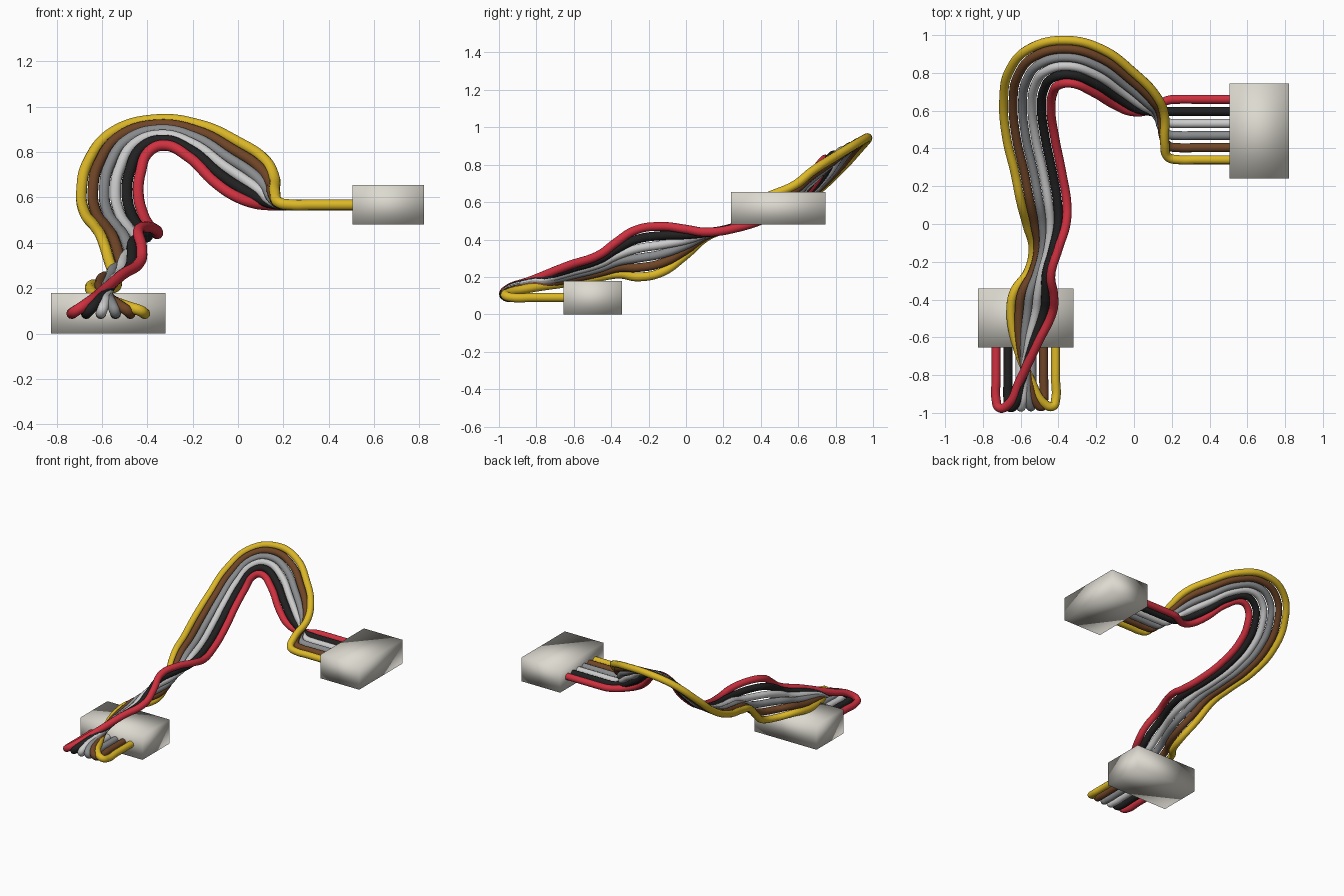
import bpy
from mathutils import Vector

if "Cube" in bpy.data.objects:
    bpy.data.objects.remove(bpy.data.objects["Cube"])

RADIUS = 0.024


def material(name, rgb):
    m = bpy.data.materials.new(name)
    m.diffuse_color = (*rgb, 1)
    m.use_nodes = True
    m.node_tree.nodes["Principled BSDF"].inputs["Base Color"].default_value = m.diffuse_color
    return m


# Connector blocks: sharp silhouettes with smooth shading
def block(name, lo, hi):
    lo, hi = Vector(lo), Vector(hi)
    bpy.ops.mesh.primitive_cube_add(size=1, location=(lo + hi) / 2)
    ob = bpy.context.object
    ob.name = name
    ob.scale = hi - lo
    bpy.ops.object.transform_apply(location=False, rotation=False, scale=True)
    bpy.ops.object.shade_smooth()
    ob.data.materials.append(ivory)


ivory = material("ivory", (0.72, 0.70, 0.63))
block("front_connector", (-0.825, -0.655, 0), (-0.32, -0.342, 0.178))
block("side_connector", (0.505, 0.24, 0.48), (0.82, 0.745, 0.655))

# Ribbon edges: first outer wire, then the opposite outer wire
first = [(-.73, -.5, .09), (-.73, -.82, .09), (-.73, -.93, .09), (-.715, -.972, .10),
         (-.67, -.96, .13), (-.605, -.83, .18), (-.51, -.63, .26), (-.43, -.46, .32),
         (-.425, -.38, .38), (-.44, -.27, .45), (-.40, -.13, .47), (-.36, 0, .455),
         (-.355, .1, .44)]
first += [(-.38, .26, .46), (-.42, .46, .53), (-.44, .6, .62), (-.43, .69, .71),
          (-.395, .737, .80), (-.33, .745, .83), (-.22, .70, .78), (-.1, .63, .665),
          (-.01, .595, .605), (.07, .60, .575), (.13, .63, .567), (.18, .655, .567),
          (.24, .66, .567), (.32, .66, .567), (.6, .66, .567)]
last = [(-.415, -.5, .09), (-.415, -.82, .09), (-.415, -.93, .09), (-.43, -.965, .10),
        (-.475, -.95, .115), (-.545, -.83, .14), (-.625, -.63, .17), (-.652, -.46, .20),
        (-.635, -.36, .215), (-.56, -.25, .20), (-.535, -.13, .225), (-.565, -.01, .31),
        (-.60, .12, .42)]
# second half, over the arch to the side connector
tail = [(-.63, .27, .47), (-.675, .46, .53), (-.69, .66, .63), (-.66, .81, .76),
        (-.55, .93, .89), (-.36, .972, .943), (-.17, .925, .92), (0, .80, .845),
        (.12, .675, .765), (.16, .58, .69), (.163, .42, .62), (.18, .355, .578),
        (.24, .34, .567), (.32, .34, .567), (.6, .34, .567)]
last += tail

# Six wires blended between the two edges
wires = [("red", (0.62, 0.03, 0.05)), ("black", (0.015, 0.015, 0.015)),
         ("white", (0.55, 0.55, 0.55)), ("grey", (0.25, 0.26, 0.27)),
         ("brown", (0.16, 0.06, 0.02)), ("yellow", (0.72, 0.48, 0.02))]

for i, (name, rgb) in enumerate(wires):
    curve = bpy.data.curves.new(name + "_wire", 'CURVE')
    curve.dimensions = '3D'
    curve.bevel_depth = RADIUS
    curve.bevel_resolution = 4
    curve.resolution_u = 8
    curve.use_fill_caps = True
    spline = curve.splines.new('BEZIER')
    spline.bezier_points.add(len(first) - 1)
    for p, a, b in zip(spline.bezier_points, first, last):
        p.co = Vector(a).lerp(Vector(b), i / 5)
        p.handle_left_type = p.handle_right_type = 'AUTO'
    ob = bpy.data.objects.new(name + "_wire", curve)
    bpy.context.collection.objects.link(ob)
    curve.materials.append(material(name, rgb))
    bpy.ops.object.select_all(action='DESELECT')
    ob.select_set(True)
    bpy.context.view_layer.objects.active = ob
    bpy.ops.object.convert(target='MESH')
    bpy.ops.object.shade_smooth()
